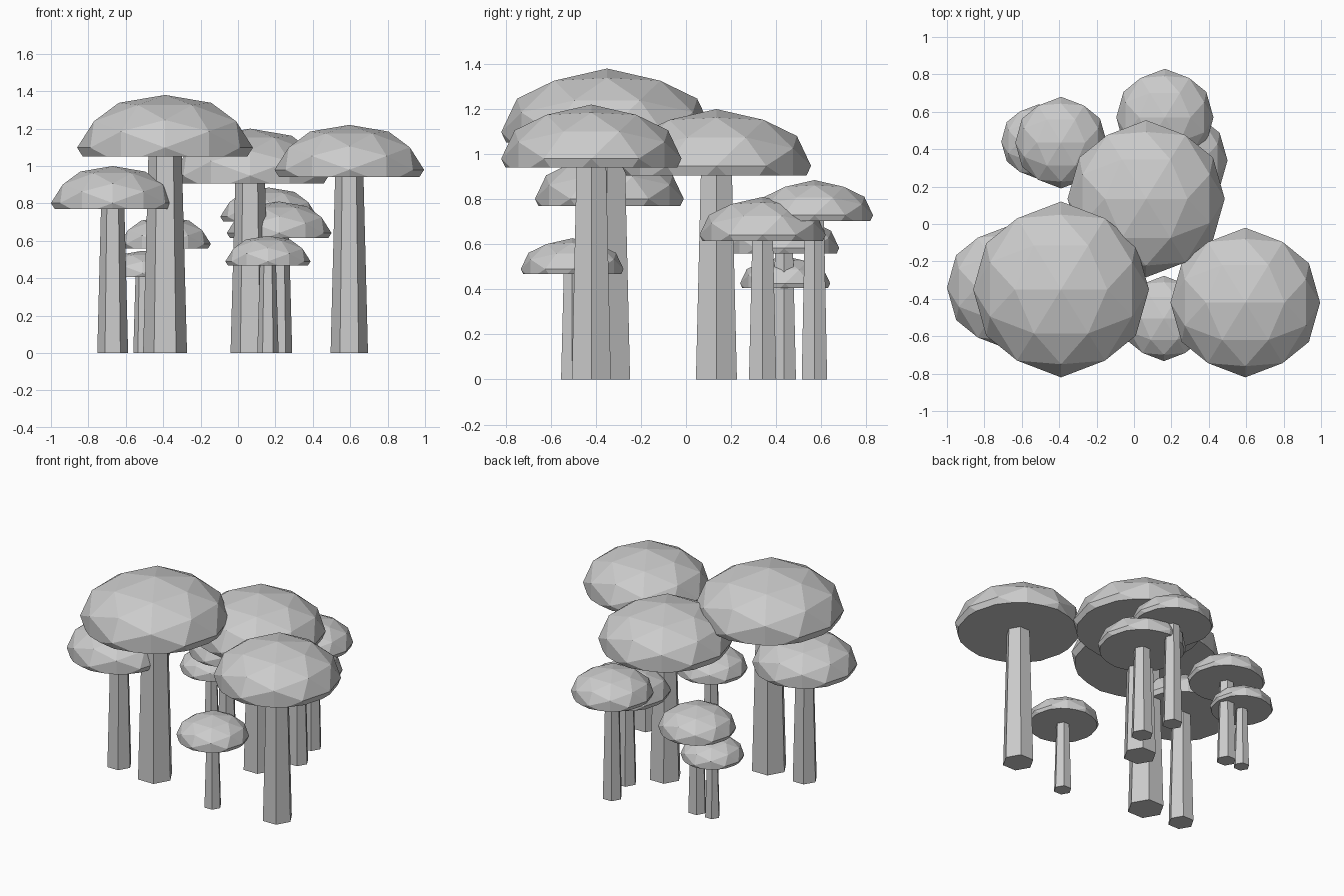
import bpy, bmesh, math
from mathutils import Matrix, Vector

cube = bpy.data.objects.get("Cube")
if cube:
    bpy.data.objects.remove(cube, do_unlink=True)

grey = bpy.data.materials.new("plain_grey")
grey.use_nodes = True
colour = (0.6, 0.6, 0.6, 1)
grey.diffuse_color = colour
bsdf = next(n for n in grey.node_tree.nodes if n.type == 'BSDF_PRINCIPLED')
bsdf.inputs["Base Color"].default_value = colour


def finish(bm, name, location):
    bmesh.ops.recalc_face_normals(bm, faces=bm.faces)
    mesh = bpy.data.meshes.new(name)
    bm.to_mesh(mesh)
    bm.free()
    mesh.materials.append(grey)
    obj = bpy.data.objects.new(name, mesh)
    obj.location = location
    bpy.context.collection.objects.link(obj)


def make_cap(name, x, y, radius, equator):
    # Faceted dome, an edge midpoint on top, cut flat just below its widest ring
    bm = bmesh.new()
    bmesh.ops.create_icosphere(bm, subdivisions=2, radius=radius)
    tilt = math.atan(2 / (1 + math.sqrt(5)))
    bmesh.ops.rotate(bm, verts=bm.verts, matrix=Matrix.Rotation(-tilt, 3, 'Y'))
    bmesh.ops.scale(bm, verts=bm.verts, vec=(1, 1, 0.6))
    bmesh.ops.bisect_plane(bm, geom=bm.verts[:] + bm.edges[:] + bm.faces[:],
                           plane_co=Vector((0, 0, -0.1 * radius)),
                           plane_no=Vector((0, 0, 1)), clear_inner=True)
    rim = [e for e in bm.edges if e.is_boundary]
    bmesh.ops.holes_fill(bm, edges=rim, sides=0)
    finish(bm, name, (x, y, equator))


def make_stem(name, x, y, radius, height):
    # Six-sided tapered post with corners pointing along x
    bm = bmesh.new()
    bmesh.ops.create_cone(bm, cap_ends=True, segments=6, radius1=radius,
                          radius2=radius * 0.75, depth=height)
    bmesh.ops.rotate(bm, verts=bm.verts, matrix=Matrix.Rotation(math.pi / 2, 3, 'Z'))
    finish(bm, name, (x, y, height / 2))


# Each mushroom: name, x, y, cap radius, top height
mushrooms = [
    ("tallest", -0.39, -0.35, 0.47, 1.38),
    ("front_left", 0.595, -0.42, 0.40, 1.22),
    ("middle", 0.065, 0.135, 0.42, 1.20),
    ("front_right", -0.67, -0.34, 0.33, 1.00),
    ("rear", 0.165, 0.57, 0.26, 0.885),
    ("rear_left", 0.22, 0.34, 0.28, 0.81),
    ("rear_right", -0.39, 0.435, 0.245, 0.73),
    ("short_front", 0.16, -0.505, 0.228, 0.627),
    ("short_rear", -0.51, 0.44, 0.20, 0.547),
]
for name, x, y, radius, top in mushrooms:
    equator = top - 0.6 * radius
    make_cap(name + "_cap", x, y, radius, equator)
    make_stem(name + "_stem", x, y, radius * 0.25, equator)
